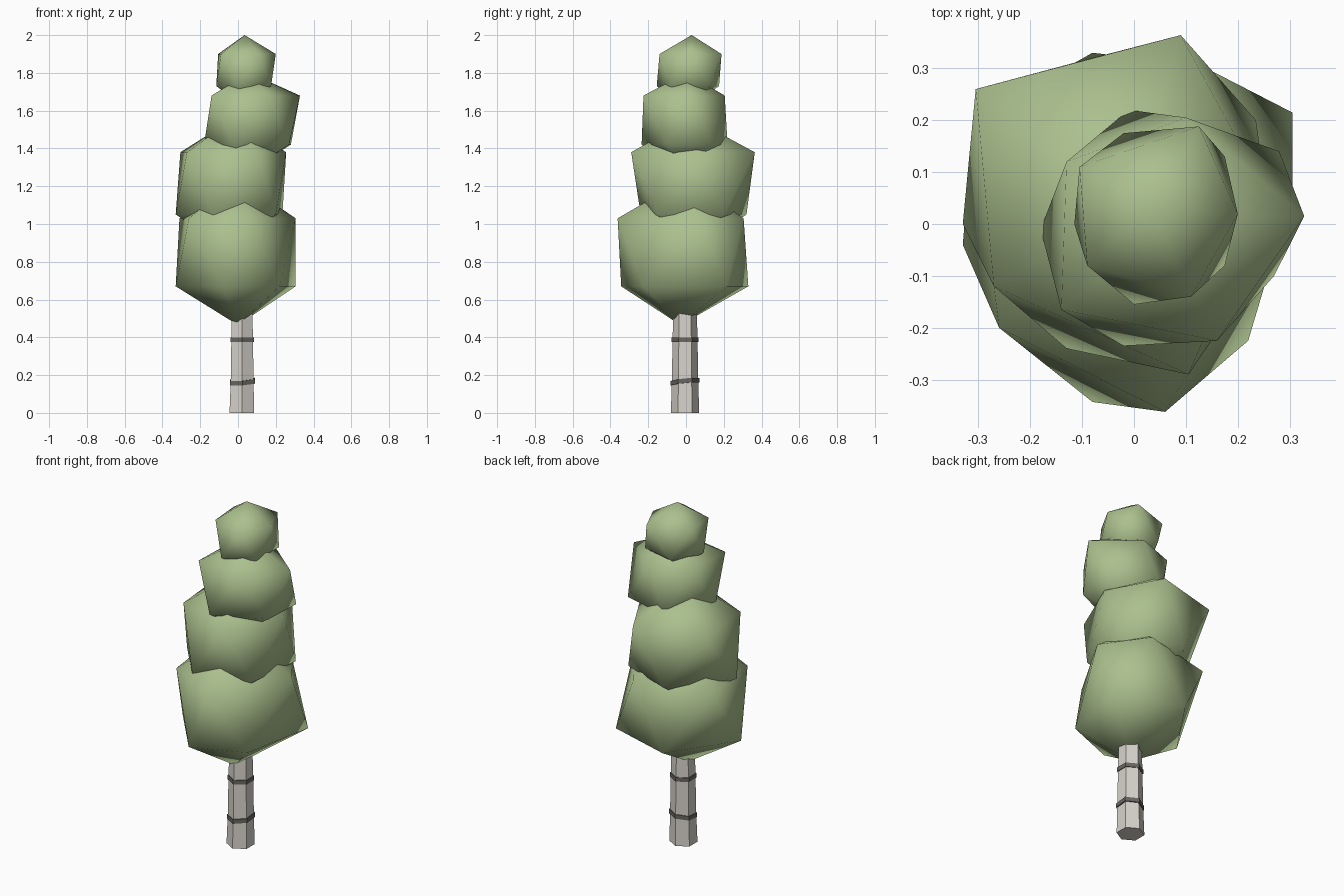
import bpy, bmesh
from math import sin, cos, pi
from mathutils import Vector, Matrix

cube = bpy.data.objects.get("Cube")
if cube:
    bpy.data.objects.remove(cube)


def material(name, rgb):
    mat = bpy.data.materials.new(name)
    mat.use_nodes = True
    mat.diffuse_color = (*rgb, 1)
    mat.node_tree.nodes["Principled BSDF"].inputs["Base Color"].default_value = (*rgb, 1)
    return mat


leaf_green = material("leaf green", (.41, .53, .27))
pale_bark = material("pale bark", (.68, .65, .6))
dark_bark = material("dark bark", (.14, .135, .12))


def finish(name, bm, mat, smooth):
    bmesh.ops.recalc_face_normals(bm, faces=bm.faces[:])
    mesh = bpy.data.meshes.new(name)
    bm.to_mesh(mesh)
    bm.free()
    mesh.materials.append(mat)
    for poly in mesh.polygons:
        poly.use_smooth = smooth
    obj = bpy.data.objects.new(name, mesh)
    bpy.context.scene.collection.objects.link(obj)
    return obj


def foliage(name, heights, bottom, lower, upper, top):
    """Uneven twenty-sided clump: two rings of five corners between two poles.
    The lower ring runs half a step ahead of the upper one."""
    z_bottom, z_lower, z_upper, z_top = heights
    bm = bmesh.new()

    def vert(xy, z):
        return bm.verts.new((xy[0], xy[1], z))

    base, tip = vert(bottom, z_bottom), vert(top, z_top)
    low = [vert(p, z_lower) for p in lower]
    high = [vert(p, z_upper) for p in upper]
    for i in range(len(low)):
        j = (i + 1) % len(low)
        bm.faces.new((base, low[j], low[i]))
        bm.faces.new((low[i], high[j], high[i]))
        bm.faces.new((low[i], low[j], high[j]))
        bm.faces.new((high[i], high[j], tip))
    return finish(name, bm, leaf_green, True)


# Foliage clumps; rings go anticlockwise, upper from +x
foliage("foliage_bottom", (.465, .67, 1.03, 1.24), (0, -.03),
        [(.305, .215), (-.08, .33), (-.33, -.04), (-.08, -.343), (.22, -.225)],
        [(.305, .06), (.13, .305), (-.31, .2), (-.26, -.2), (.06, -.362)], (0, 0))
foliage("foliage_lower_middle", (.86, 1.05, 1.38, 1.56), (-.02, .02),
        [(.235, .2), (-.08, .32), (-.33, 0), (-.13, -.24), (.2, -.15)],
        [(.255, .06), (.09, .364), (-.305, .26), (-.27, -.12), (.105, -.29)], (-.02, .03))
foliage("foliage_upper_middle", (1.28, 1.42, 1.68, 1.8), (.06, 0),
        [(.28, .14), (-.01, .22), (-.18, -.01), (-.02, -.235), (.27, -.1)],
        [(.328, .015), (.1, .205), (-.13, .12), (-.14, -.165), (.16, -.225)], (.06, 0))
foliage("foliage_top", (1.62, 1.73, 1.9, 2), (.035, .01),
        [(.175, .13), (-.02, .175), (-.115, 0), (0, -.155), (.175, -.08)],
        [(.2, .02), (.125, .188), (-.105, .11), (-.09, -.08), (.11, -.14)], (.035, .03))


def hex_column(name, mat, levels, tilt=(0, 0)):
    """Six-sided column through (x, y, z, radius) levels; tilt slopes the rings."""
    bm = bmesh.new()
    rings = []
    for x, y, z, r in levels:
        ring = []
        for k in range(6):
            dx, dy = r * sin(k * pi / 3), r * cos(k * pi / 3)
            ring.append(bm.verts.new((x + dx, y + dy, z + dx * tilt[0] + dy * tilt[1])))
        rings.append(ring)
    for a, b in zip(rings, rings[1:]):
        for k in range(6):
            n = (k + 1) % 6
            bm.faces.new((a[k], a[n], b[n], b[k]))
    bm.faces.new(rings[0])
    bm.faces.new(rings[-1])
    return finish(name, bm, mat, False)


# Trunk and its dark bark bands
hex_column("trunk", pale_bark,
           [(.02, -.005, 0, .075), (.022, -.005, .165, .07),
            (.022, -.005, .39, .066), (.022, -.005, .65, .06)])
hex_column("lower_bark_band", dark_bark,
           [(.023, -.005, .153, .076), (.023, -.005, .177, .076)], (.08, .1))
hex_column("upper_bark_band", dark_bark,
           [(.022, -.005, .376, .071), (.022, -.005, .4, .071)])
